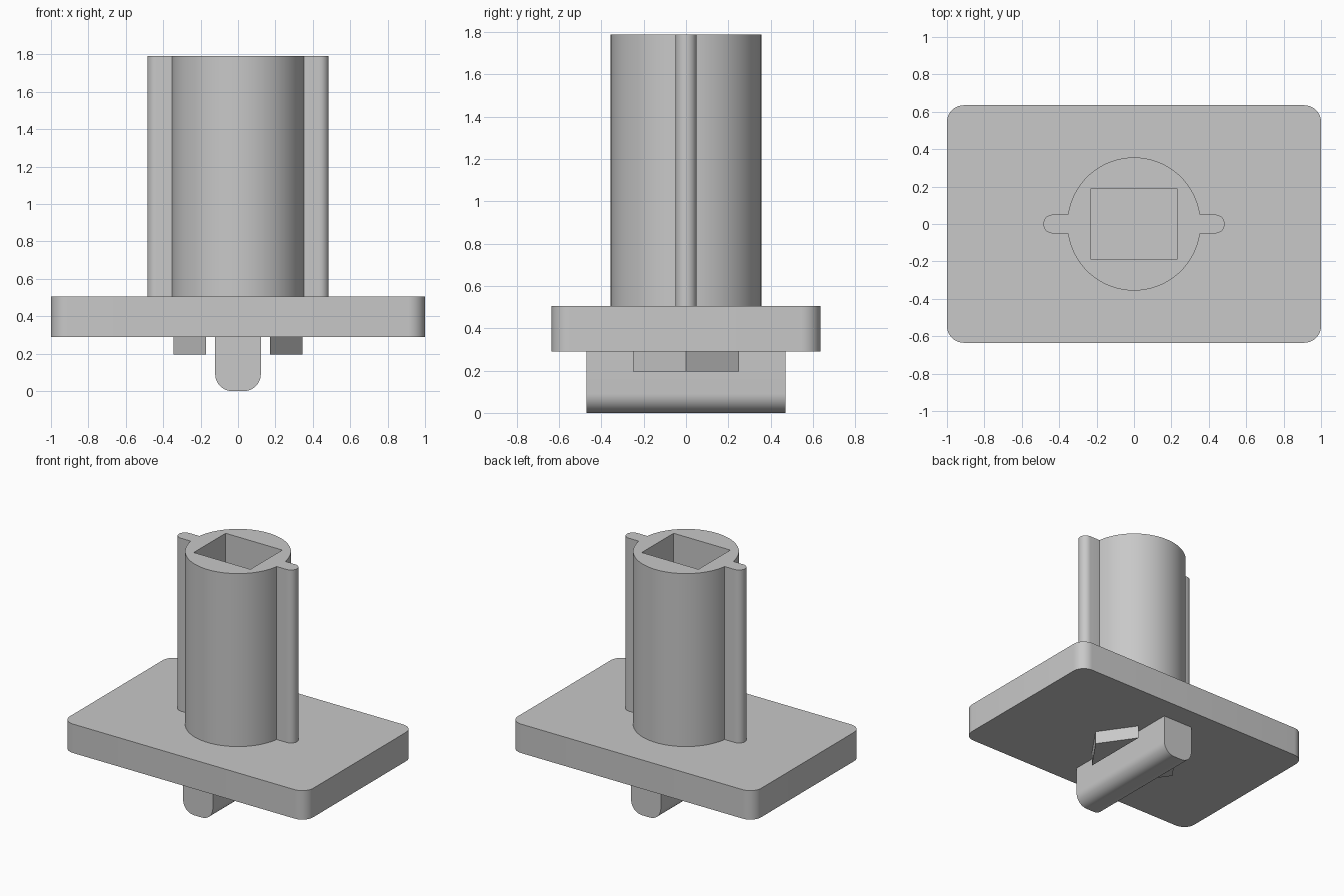
import bpy, bmesh, math
from mathutils import Matrix

if "Cube" in bpy.data.objects:
    bpy.data.objects.remove(bpy.data.objects["Cube"])

grey = bpy.data.materials.new("plain grey")
grey.diffuse_color = (0.58, 0.58, 0.58, 1)
grey.use_nodes = True
grey.node_tree.nodes["Principled BSDF"].inputs["Base Color"].default_value = grey.diffuse_color


def arc(cx, cy, r, a0, a1, n):
    """Points on an arc, angles in radians."""
    return [(cx + r * math.cos(a0 + (a1 - a0) * i / n),
             cy + r * math.sin(a0 + (a1 - a0) * i / n)) for i in range(n + 1)]


def prism(name, loops, z0, z1, matrix=Matrix()):
    """Extrude an outline (first loop) with optional holes from z0 to z1."""
    bm = bmesh.new()
    edges = []
    for loop in loops:
        vs = [bm.verts.new((x, y, z0)) for x, y in loop]
        edges += [bm.edges.new((vs[i - 1], vs[i])) for i in range(len(vs))]
    bmesh.ops.triangle_fill(bm, edges=edges, use_beauty=True, normal=(0, 0, 1))
    ext = bmesh.ops.extrude_face_region(bm, geom=bm.faces[:])
    top = [g for g in ext["geom"] if isinstance(g, bmesh.types.BMVert)]
    bmesh.ops.translate(bm, verts=top, vec=(0, 0, z1 - z0))
    bm.transform(matrix)
    bmesh.ops.recalc_face_normals(bm, faces=bm.faces[:])
    mesh = bpy.data.meshes.new(name)
    bm.to_mesh(mesh)
    bm.free()
    mesh.materials.append(grey)
    obj = bpy.data.objects.new(name, mesh)
    bpy.context.collection.objects.link(obj)
    bpy.ops.object.select_all(action='DESELECT')
    obj.select_set(True)
    bpy.context.view_layer.objects.active = obj
    bpy.ops.object.shade_smooth_by_angle(angle=math.radians(25))
    return obj


PLATE_BOTTOM, PLATE_TOP, TOP = 0.29, 0.505, 1.79
H = math.pi / 2

# Base plate with rounded corners
r = 0.09
plate = []
for i, (sx, sy) in enumerate([(1, 1), (-1, 1), (-1, -1), (1, -1)]):
    plate += arc(sx * (1 - r), sy * (0.635 - r), r, i * H, (i + 1) * H, 10)
prism("base_plate", [plate], PLATE_BOTTOM, PLATE_TOP)

# Round post with two side ribs and a rectangular socket
R, w, tip = 0.356, 0.05, 0.485
a = math.asin(w / R)
half = arc(tip - w, 0, w, -H, H, 14) + arc(0, 0, R, a, math.pi - a, 48)
outline = half + [(-x, -y) for x, y in half]
socket = [(-0.233, -0.187), (0.233, -0.187), (0.233, 0.187), (-0.233, 0.187)]
prism("ribbed_post", [outline, socket], PLATE_TOP, TOP)

# Bar under the plate, lower edges rounded; profile is in x-z, run along y
b, br = 0.122, 0.09
bar = ([(b, PLATE_BOTTOM), (-b, PLATE_BOTTOM)]
       + arc(-b + br, br, br, 2 * H, 3 * H, 12)
       + arc(b - br, br, br, 3 * H, 4 * H, 12))
prism("bottom_bar", [bar], -0.47, 0.47, Matrix.Rotation(H, 4, 'X'))

# Triangular lugs on both sides of the bar
for side, s in (("right", 1), ("left", -1)):
    prism(side + "_lug", [[(s * 0.17, -0.25), (s * 0.345, 0), (s * 0.17, 0.25)]],
          0.195, PLATE_BOTTOM)
